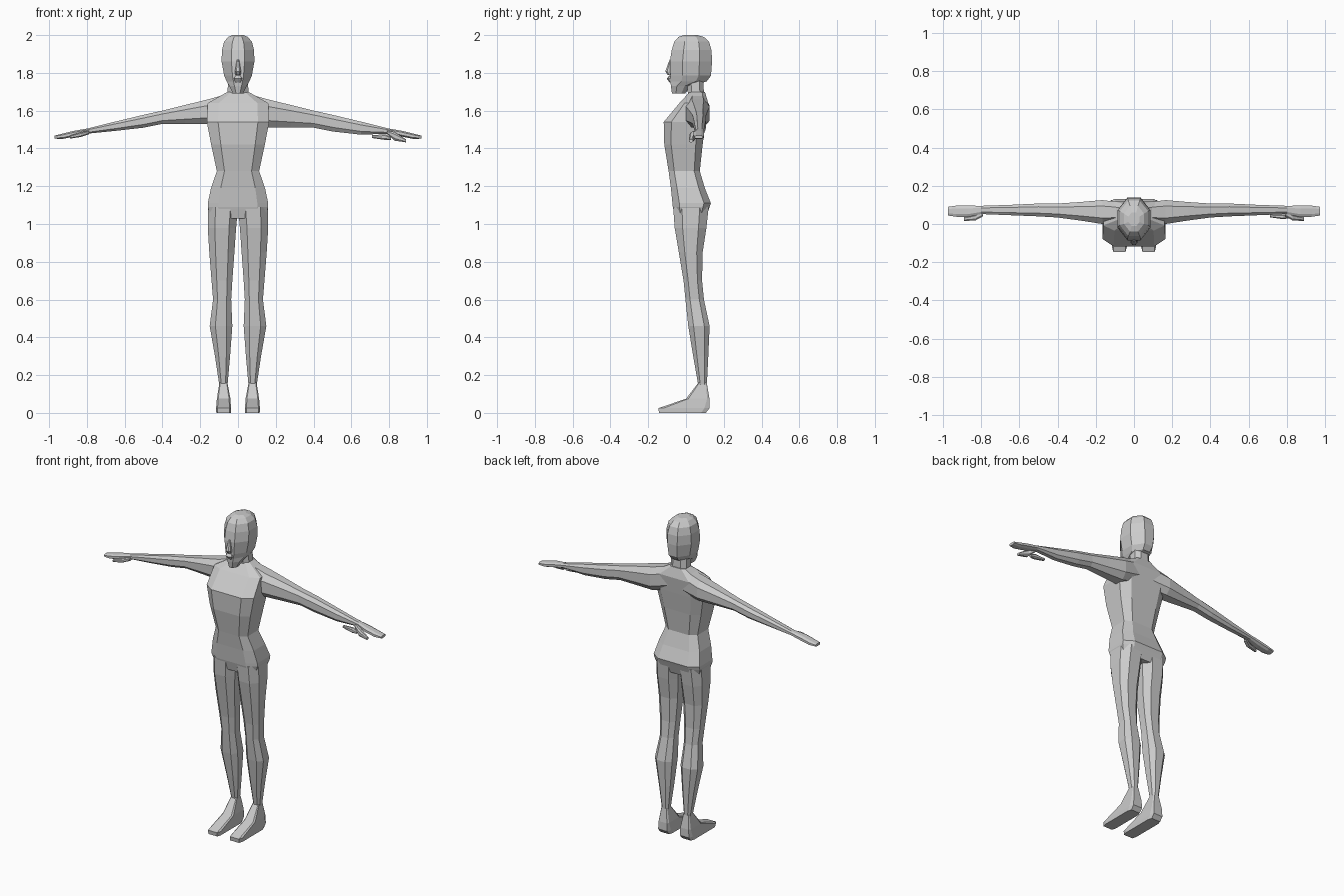
import bpy, bmesh


def ring(axis, pos, a0, a1, b0, b1, c=0.25):
    """Eight-sided section: a box with cut corners. axis 'z': a=x, b=y. axis 'x': a=y, b=z."""
    da, db = (a1 - a0) * c, (b1 - b0) * c
    pts = [(a0 + da, b0), (a1 - da, b0), (a1, b0 + db), (a1, b1 - db),
           (a1 - da, b1), (a0 + da, b1), (a0, b1 - db), (a0, b0 + db)]
    return [(a, b, pos) if axis == 'z' else (pos, a, b) for a, b in pts]


def loft(name, rings, side=1):
    bm = bmesh.new()
    loops = [[bm.verts.new((x * side, y, z)) for x, y, z in r] for r in rings]
    n = len(loops[0])
    for lo, hi in zip(loops, loops[1:]):
        for i in range(n):
            j = (i + 1) % n
            bm.faces.new((lo[i], lo[j], hi[j], hi[i]))
    bm.faces.new(loops[0])
    bm.faces.new(loops[-1])
    bmesh.ops.recalc_face_normals(bm, faces=bm.faces)
    mesh = bpy.data.meshes.new(name)
    bm.to_mesh(mesh)
    bm.free()
    ob = bpy.data.objects.new(name, mesh)
    bpy.context.collection.objects.link(ob)
    return ob


def upright(name, rows, c=0.25):
    # rows: height, half width, front y, back y
    return loft(name, [ring('z', z, -w, w, f, b, c) for z, w, f, b in rows])


# Torso, from hips to shoulders
upright("torso", [
    (1.03, 0.14, -0.055, 0.105), (1.09, 0.16, -0.07, 0.125), (1.11, 0.16, -0.072, 0.132),
    (1.19, 0.143, -0.08, 0.10), (1.28, 0.112, -0.092, 0.073), (1.42, 0.142, -0.115, 0.088),
    (1.54, 0.165, -0.118, 0.105), (1.64, 0.16, -0.035, 0.118), (1.70, 0.055, 0.02, 0.10)], 0.18)

# Neck
upright("neck", [(1.60, 0.07, -0.01, 0.10), (1.69, 0.056, 0.01, 0.095), (1.80, 0.05, 0.0, 0.09)])

# Head with jaw and hair mass
upright("head", [
    (1.69, 0.026, -0.074, -0.005), (1.73, 0.046, -0.08, 0.025), (1.755, 0.06, -0.082, 0.11),
    (1.785, 0.073, -0.083, 0.132), (1.86, 0.087, -0.085, 0.138), (1.92, 0.085, -0.076, 0.135),
    (1.965, 0.074, -0.062, 0.122), (1.99, 0.052, -0.04, 0.095), (2.0, 0.03, -0.01, 0.06)], 0.3)

# Nose and lips
upright("nose", [(1.79, 0.014, -0.098, -0.07), (1.808, 0.016, -0.11, -0.07),
                 (1.87, 0.006, -0.087, -0.07)])
upright("lips", [(1.75, 0.014, -0.088, -0.07), (1.77, 0.022, -0.102, -0.07),
                 (1.785, 0.012, -0.09, -0.07)])

for side, label in ((-1, "left"), (1, "right")):
    # Leg: height, inner x, outer x, front y, back y
    leg = [(0.14, 0.056, 0.098, 0.066, 0.11), (0.30, 0.042, 0.122, 0.038, 0.118),
           (0.46, 0.03, 0.15, 0.012, 0.125), (0.60, 0.036, 0.132, -0.003, 0.095),
           (0.70, 0.03, 0.14, -0.013, 0.085), (0.85, 0.019, 0.152, -0.038, 0.088),
           (0.98, 0.01, 0.16, -0.06, 0.108), (1.09, 0.0, 0.158, -0.068, 0.12)]
    loft(label + "_leg", [ring('z', *r) for r in leg], side)

    # Foot, widening from ankle to sole
    foot = [(0.0, 0.038, 0.115, -0.143, 0.105), (0.025, 0.037, 0.116, -0.146, 0.125),
            (0.075, 0.04, 0.112, 0.0, 0.124), (0.16, 0.056, 0.098, 0.066, 0.11)]
    loft(label + "_foot", [ring('z', *r, 0.1) for r in foot], side)

    # Arm and flat hand: distance out, front y, back y, bottom z, top z
    d = 0.02 if side > 0 else 0.0
    arm = [(0.05, 0.01, 0.11, 1.54, 1.69), (0.165, 0.0, 0.125, 1.53 - d, 1.658),
           (0.28, 0.018, 0.115, 1.53 - d, 1.63), (0.40, 0.034, 0.107, 1.53 - d, 1.60),
           (0.50, 0.04, 0.107, 1.51 - d, 1.578), (0.65, 0.046, 0.10, 1.493 - d, 1.542),
           (0.80, 0.052, 0.095, 1.478, 1.505), (0.87, 0.036, 0.096, 1.462, 1.493),
           (0.93, 0.038, 0.096, 1.45, 1.478), (0.972, 0.044, 0.09, 1.452, 1.468)]
    loft(label + "_arm", [ring('x', *r) for r in arm], side)

    # Thumb
    thumb = [(0.79, 0.04, 0.07, 1.475, 1.495), (0.83, 0.018, 0.05, 1.461 - d, 1.486),
             (0.89, 0.016, 0.036, 1.452 - d, 1.468 - d)]
    loft(label + "_thumb", [ring('x', *r) for r in thumb], side)

# Curled finger below one hand
finger = [(0.71, 0.035, 0.05, 1.455, 1.47), (0.78, 0.025, 0.05, 1.445, 1.475),
          (0.81, 0.03, 0.05, 1.445, 1.46)]
loft("curled_finger", [ring('x', *r) for r in finger])
